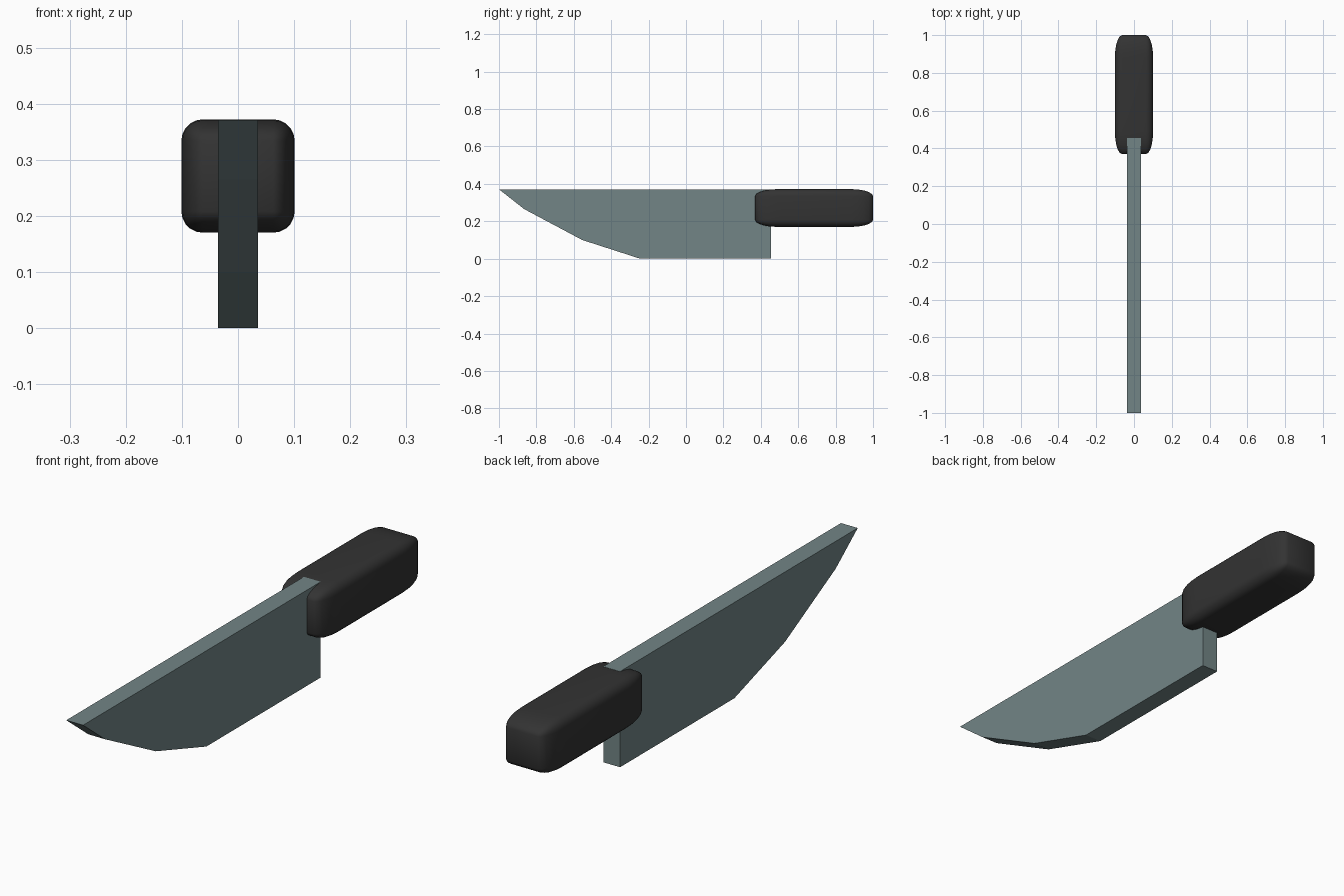
import bpy, bmesh
from mathutils import Matrix

if "Cube" in bpy.data.objects:
    bpy.data.objects.remove(bpy.data.objects["Cube"])


def material(name, rgb):
    m = bpy.data.materials.new(name)
    m.diffuse_color = (*rgb, 1)
    m.use_nodes = True
    m.node_tree.nodes["Principled BSDF"].inputs["Base Color"].default_value = m.diffuse_color
    return m


def add_object(name, bm, mat):
    bmesh.ops.recalc_face_normals(bm, faces=bm.faces)
    mesh = bpy.data.meshes.new(name)
    bm.to_mesh(mesh)
    bm.free()
    mesh.materials.append(mat)
    ob = bpy.data.objects.new(name, mesh)
    bpy.context.collection.objects.link(ob)
    return ob


steel = material("blue_grey_steel", (0.17, 0.235, 0.24))
black = material("black_grip", (0.033, 0.033, 0.033))

# Blade: side profile (y, z) extruded across x
profile = [(-1, 0.371), (-0.865, 0.265), (-0.555, 0.1), (-0.245, 0),
           (0.455, 0), (0.455, 0.371)]
half = 0.036
bm = bmesh.new()
face = bm.faces.new([bm.verts.new((-half, y, z)) for y, z in profile])
ext = bmesh.ops.extrude_face_region(bm, geom=[face])
bmesh.ops.translate(bm, vec=(2 * half, 0, 0),
                    verts=[v for v in ext["geom"] if isinstance(v, bmesh.types.BMVert)])
add_object("blade", bm, steel)

# Handle: rounded cube stretched lengthwise, so its end rounding is long
bm = bmesh.new()
bmesh.ops.create_cube(bm, size=0.202)
bmesh.ops.bevel(bm, geom=bm.edges[:], offset=0.038, segments=5, profile=0.5, affect='EDGES')
bmesh.ops.transform(bm, verts=bm.verts,
                    matrix=Matrix.Translation((0, 0.685, 0.271)) @ Matrix.Diagonal((1, 0.63 / 0.202, 1, 1)))
for f in bm.faces:
    f.smooth = True
add_object("handle", bm, black)
